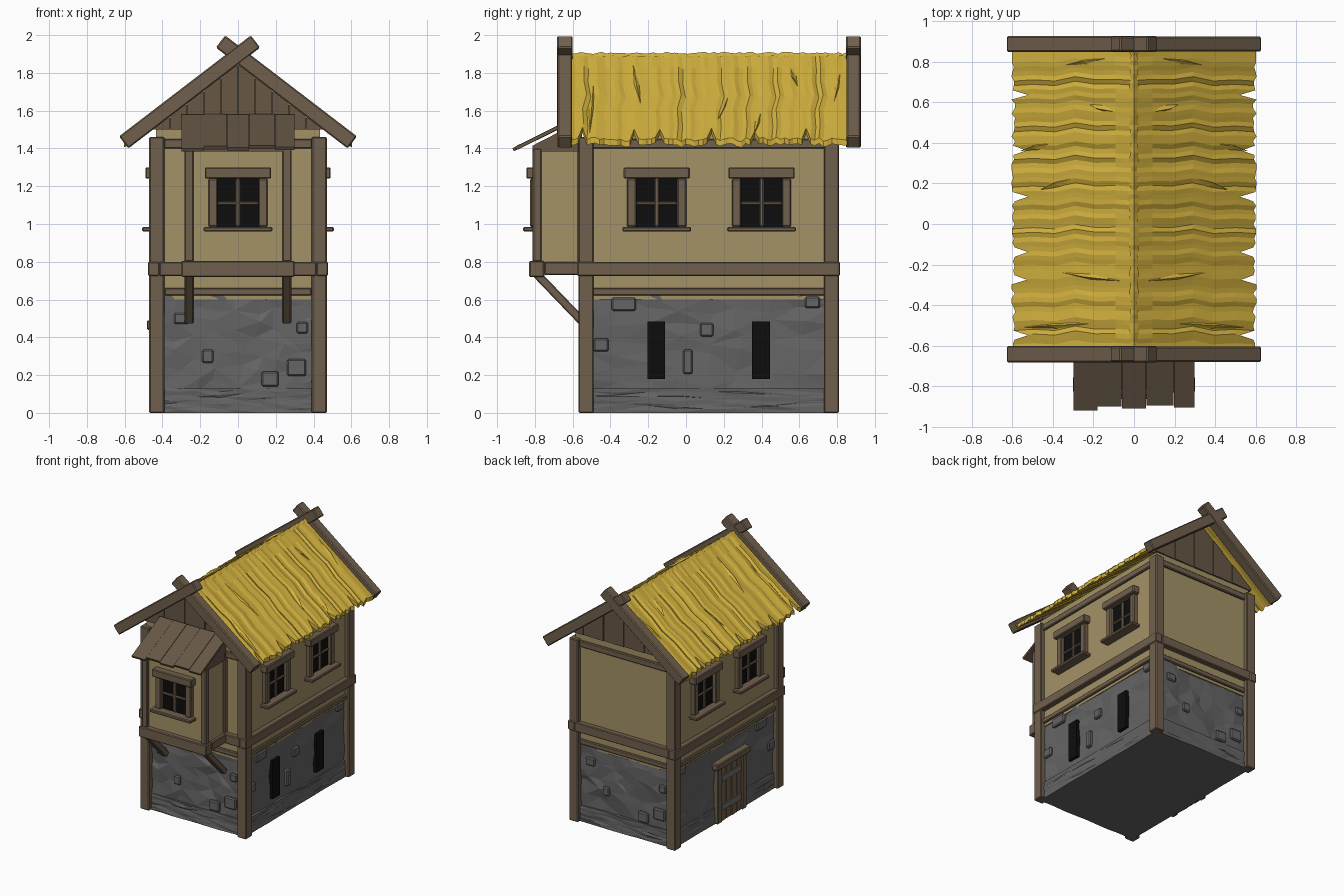
import bpy, bmesh, math, random
from mathutils import Vector, Matrix

if "Cube" in bpy.data.objects:
    bpy.data.objects.remove(bpy.data.objects["Cube"])
random.seed(4)

def mat(name, r, g, b):
    m = bpy.data.materials.new(name)
    m.diffuse_color = (r, g, b, 1)
    m.use_nodes = True
    m.node_tree.nodes["Principled BSDF"].inputs["Base Color"].default_value = m.diffuse_color
    return m

WOOD = mat("wood", .165, .118, .075)
PLANK = mat("plank", .135, .095, .06)
PLASTER = mat("plaster", .37, .29, .135)
STONE = mat("stone", .13, .13, .13)
STRAW = mat("straw", .66, .45, .05)
BLACK = mat("dark", .004, .004, .004)
IRON = mat("iron", .17, .17, .17)

def finish(name, bm, m, bevel=0):
    bmesh.ops.recalc_face_normals(bm, faces=bm.faces)
    me = bpy.data.meshes.new(name)
    bm.to_mesh(me)
    bm.free()
    me.materials.append(m)
    ob = bpy.data.objects.new(name, me)
    bpy.context.collection.objects.link(ob)
    if bevel:
        mod = ob.modifiers.new("bevel", 'BEVEL')
        mod.width, mod.segments = bevel, 1
    return ob

def boxes(name, m, items, bevel=.006):
    """One object from boxes (x0, x1, y0, y1, z0, z1)."""
    bm = bmesh.new()
    for x0, x1, y0, y1, z0, z1 in items:
        mx = Matrix.Translation(((x0+x1)/2, (y0+y1)/2, (z0+z1)/2)) @ Matrix.Diagonal((x1-x0, y1-y0, z1-z0, 1))
        bmesh.ops.create_cube(bm, size=1, matrix=mx)
    return finish(name, bm, m, bevel)

def prism(name, m, pts, a, b, axis, bevel=0):
    """Extrude a profile along x (pts are y,z) or along y (pts are x,z)."""
    bm = bmesh.new()
    P = lambda p, t: (t, p[0], p[1]) if axis == 'x' else (p[0], t, p[1])
    f = bm.faces.new([bm.verts.new(P(p, a)) for p in pts])
    ext = bmesh.ops.extrude_face_region(bm, geom=[f])['geom']
    d = Vector(P((0, 0), b - a))
    bmesh.ops.translate(bm, vec=d, verts=[v for v in ext if isinstance(v, bmesh.types.BMVert)])
    return finish(name, bm, m, bevel)

def strut(name, m, p, q, w, a, b, axis, bevel=.006):
    """Straight beam of thickness w between two profile points."""
    p, q = Vector(p), Vector(q)
    d = (q - p).normalized() * w / 2
    n = Vector((-d.y, d.x))
    return prism(name, m, [p+n, q+n, q-n, p-n], a, b, axis, bevel)

def rough_block(name, hx, y0, y1, z0, z1, cuts, j):
    """Faceted stone block with shuffled vertices."""
    bm = bmesh.new()
    bmesh.ops.create_cube(bm, size=1)
    bmesh.ops.subdivide_edges(bm, edges=bm.edges[:], cuts=cuts, use_grid_fill=True)
    for v in bm.verts:
        c = v.co.copy()
        s = [j if abs(abs(t) - .5) < 1e-4 else .03 for t in c]
        v.co = (c.x*2*hx + random.uniform(-s[0], s[0]),
                (y0+y1)/2 + c.y*(y1-y0) + random.uniform(-s[1], s[1]),
                (z0+z1)/2 + c.z*(z1-z0) + (random.uniform(-s[2], s[2])*min(1, (z1-z0)*2) if abs(c.z) < .49 else 0))
    bmesh.ops.triangulate(bm, faces=bm.faces[:], quad_method='SHORT_EDGE')
    return finish(name, bm, STONE)

# Stone ground floor with a low plinth
rough_block("stone_wall", .428, -.53, .77, 0, .622, 7, .010)
rough_block("stone_plinth", .438, -.54, .78, 0, .13, 7, .004)

# Raised single stones: (position along wall, z, width, height)
side = [(-.33, .575, .13, .07), (.11, .44, .07, .07), (-.45, .36, .08, .07), (.67, .585, .08, .06), (.01, .27, .05, .13)]
end = [(-.16, .30, .06, .07), (.34, .45, .06, .06), (.17, .18, .09, .08), (.31, .24, .10, .09), (-.3, .5, .08, .06)]
stones = []
for u, z, w, h in side:
    stones.append((.40, .447, u-w/2, u+w/2, z-h/2, z+h/2))
    if abs(u - .075) > .25:
        stones.append((-.447, -.40, u-w/2, u+w/2, z-h/2, z+h/2))
for u, z, w, h in end:
    stones.append((u-w/2, u+w/2, -.549, -.5, z-h/2, z+h/2))
    stones.append((-u-w/2, -u+w/2, .74, .789, z-h/2, z+h/2))
boxes("raised_stones", STONE, stones, .008)
boxes("slit_windows", BLACK, [(.39, .45, y, y+.095, .18, .485) for y in (-.205, .35)], 0)

# Plastered upper floor and bay
boxes("plaster_walls", PLASTER, [(-.435, .435, -.535, .775, .6, 1.5)], 0)
boxes("bay_walls", PLASTER, [(-.27, .27, -.79, -.5, .76, 1.42)], 0)

# Timber frame: corner posts and horizontal rings
boxes("corner_posts", WOOD, [(x, x+.08, y, y+.08, 0, 1.46) for x in (-.47, .39) for y in (-.57, .73)])
def ring(name, hx, y0, y1, z0, z1, t=.06):
    boxes(name, WOOD, [(-hx, -hx+t, y0, y1, z0, z1), (hx-t, hx, y0, y1, z0, z1),
                       (-hx+t, hx-t, y0, y0+t, z0, z1), (-hx+t, hx-t, y1-t, y1, z0, z1)])
ring("lower_rail", .45, -.55, .79, .622, .662)
ring("floor_beam", .476, -.576, .816, .725, .80)
ring("top_plate", .452, -.552, .792, 1.40, 1.45)

# Bay timbers and braces
boxes("bay_floor", WOOD, [(-.30, .30, -.83, -.75, .72, .805), (-.295, -.225, -.75, -.55, .73, .80),
                          (.225, .295, -.75, -.55, .73, .80), (-.225, .225, -.75, -.55, .74, .79)])
boxes("bay_posts", WOOD, [(s*.26-.024, s*.26+.024, -.812, -.765, .80, 1.40) for s in (-1, 1)]
      + [(s*.262-.02, s*.262+.02, -.575, -.53, .80, 1.45) for s in (-1, 1)])
prism("bay_roof_frame", PLANK, [(-.812, 1.385), (-.812, 1.415), (-.55, 1.55), (-.55, 1.385)], -.28, .28, 'x')
for s in (-1, 1):
    strut("bay_brace", WOOD, (-.80, .745), (-.55, .485), .045, s*.258-.024, s*.258+.024, 'x')

# Bay roof boards with uneven front ends
xs = [-.30, -.18, -.06, .06, .195, .30]
for i, (a, b) in enumerate(zip(xs, xs[1:])):
    y = (-.915, -.895, -.905, -.89, -.9)[i]
    strut("bay_roof_board", PLANK, (y, 1.572 + (y + .57)*.52), (-.555, 1.572), .018 + .003*(i % 2), a+.001, b-.001, 'x', 0)

# Windows, built facing -y at the origin, then turned into place
def window(loc, rot):
    frame = [(-.175, .175, -.055, .01, 1.24, 1.30), (-.182, .182, -.072, .01, .96, .985),
             (-.157, -.108, -.035, .01, .985, 1.24), (.108, .157, -.035, .01, .985, 1.24),
             (-.012, .012, -.018, .01, .985, 1.24), (-.108, .108, -.016, .01, 1.10, 1.12)]
    for ob in (boxes("window_frame", WOOD, frame), boxes("window_glass", BLACK, [(-.12, .12, -.006, .01, .985, 1.25)], 0)):
        ob.location = loc
        ob.rotation_euler.z = rot
window((0, -.79, 0), 0)
for y in (-.155, .40):
    window((.435, y, 0), math.pi/2)
    window((-.435, y, 0), -math.pi/2)

# Door on the left side
dy = .075
boxes("door_frame", WOOD, [(-.465, -.40, dy-.185, dy-.13, 0, .44), (-.465, -.40, dy+.13, dy+.185, 0, .44),
                           (-.482, -.40, dy-.21, dy+.21, .44, .49)])
boxes("door_planks", WOOD, [(-.452-.003*(i % 2), -.40, dy-.13+i*.065, dy-.068+i*.065, 0, .44) for i in range(4)], .004)
boxes("door_gap", BLACK, [(-.446, -.40, dy-.13, dy+.13, 0, .44)], 0)
boxes("door_bands", IRON, [(-.462, -.45, dy-.12, dy+.125, z, z+.045) for z in (.09, .32)], 0)

# Gable planks
for y0, y1 in ((-.548, -.50), (.74, .788)):
    for i in range(-5, 5):
        a, b = i*.09+.002, i*.09+.088
        d = .004*(i % 2)
        top = lambda x: 1.855 - .75*abs(x)
        prism("gable_plank", PLANK, [(a, 1.5), (b, 1.5), (b, top(b)), (a, top(a))], y0+d, y1-d, 'y')
    prism("gable_backing", PLANK, [(-.44, 1.5), (.44, 1.5), (0, 1.84)], y0+.012, y1-.012, 'y')

# Crossed barge beams at both ends
for y0, y1 in ((-.683, -.60), (.847, .926)):
    for s in (-1, 1):
        strut("barge_beam", WOOD, (-.0925*s, 1.966), (.605*s, 1.432), .081, y0+.003*(s > 0), y1-.003*(s > 0), 'y', .007)

# Thatch: ribbed sheet on each slope with notched eaves
N = 64
Y0, Y1 = -.605, .852
rib = [random.uniform(-.008, .010) for _ in range(N+1)]
eave = [random.uniform(.585, .605) for _ in range(N+1)]
for ny in (.64, .38, .14, -.12, -.27, -.54):
    eave[round((ny-Y0)/(Y1-Y0)*N)] -= .07
ridge = [random.uniform(-.004, .008) for _ in range(N+1)]
wob = [random.uniform(-.012, .012) for _ in range(7)]
rows = [0, .09, .19, .29, .39, .5]
for s in (-1, 1):
    bm = bmesh.new()
    grid = []
    for i in range(N+1):
        col = []
        for k, x in enumerate(rows + [eave[i]]):
            y = Y0 + (Y1-Y0)*i/N + (wob[k] if 0 < i < N else 0)
            z = 1.895 - .75*x + (ridge[i] if k == 0 else rib[i])
            col.append(bm.verts.new((s*x, y, z)))
        grid.append(col)
    for i in range(N):
        for k in range(6):
            f = [grid[i][k], grid[i+1][k], grid[i+1][k+1], grid[i][k+1]]
            bm.faces.new(f if s < 0 else f[::-1])
    bot = bmesh.ops.extrude_face_region(bm, geom=bm.faces[:])['geom']
    bmesh.ops.translate(bm, vec=(0, 0, -.03), verts=[v for v in bot if isinstance(v, bmesh.types.BMVert)])
    finish("thatch_slope", bm, STRAW)

# Lifted straw tufts on the thatch: (y, x start, x end, slant)
bm = bmesh.new()
for y, a, b, t in ((.57, .08, .22, -.02), (.38, .38, .56, .02), (.20, .24, .48, .04), (-.26, .07, .35, -.02), (-.5, .2, .55, .01), (.8, .1, .35, .02)):
    for s in (-1, 1):
        P = lambda x, yy, h: bm.verts.new((s*x, yy, 1.895 - .75*x + h))
        c = (a+b)/2
        p, q, l, r, m = P(a, y+t, 0), P(b, y-t, 0), P(c, y-.014, 0), P(c, y+.014, 0), P(c+.04, y, .02)
        for e in ((p, l), (l, q), (q, r), (r, p)):
            bm.faces.new((*e, m))
finish("straw_tufts", bm, STRAW)

# Ragged ridge cap
bm = bmesh.new()
prev = None
for i in range(N+1):
    y = Y0 + (Y1-Y0)*i/N
    w = random.uniform(.012, .026)
    cur = [bm.verts.new(c) for c in ((-w, y, 1.902-.75*w), (0, y, 1.90+random.uniform(0, .012)), (w, y, 1.902-.75*w))]
    if prev:
        for k in (0, 1):
            bm.faces.new((prev[k], prev[k+1], cur[k+1], cur[k]))
    prev = cur
finish("ridge_cap", bm, STRAW)
